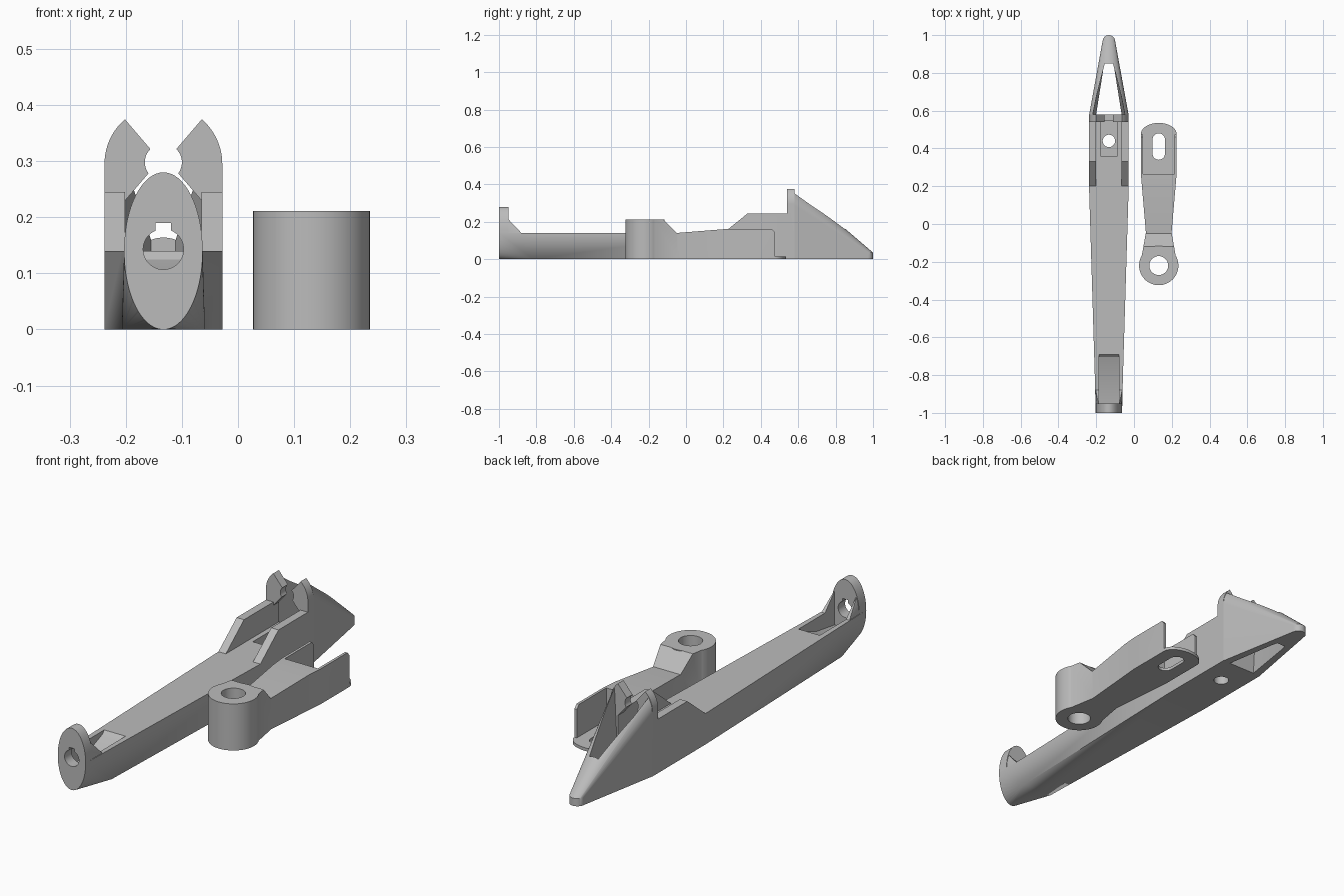
import bpy, bmesh
from math import sin, cos, pi, radians
from mathutils import Vector

if "Cube" in bpy.data.objects:
    bpy.data.objects.remove(bpy.data.objects["Cube"])

grey = bpy.data.materials.new("plain grey")
grey.use_nodes = True
grey.diffuse_color = (0.5, 0.5, 0.5, 1)
grey.node_tree.nodes["Principled BSDF"].inputs["Base Color"].default_value = (0.5, 0.5, 0.5, 1)


def finish(name, bm):
    bmesh.ops.recalc_face_normals(bm, faces=bm.faces)
    mesh = bpy.data.meshes.new(name)
    bm.to_mesh(mesh)
    bm.free()
    mesh.materials.append(grey)
    ob = bpy.data.objects.new(name, mesh)
    bpy.context.collection.objects.link(ob)
    return ob


def hull(name, pts):
    bm = bmesh.new()
    for p in pts:
        bm.verts.new(p)
    res = bmesh.ops.convex_hull(bm, input=bm.verts)
    loose = [v for v in bm.verts if not v.link_faces]
    bmesh.ops.delete(bm, geom=loose, context="VERTS")
    bmesh.ops.dissolve_limit(bm, angle_limit=radians(0.5), verts=bm.verts, edges=bm.edges)
    return finish(name, bm)


def prism(name, axis, outline, lo, hi):
    """Extrude a 2D outline along an axis; the outline uses the other two axes in order."""
    place = {"x": lambda a, b: (lo, a, b), "y": lambda a, b: (a, lo, b),
             "z": lambda a, b: (a, b, lo)}[axis]
    bm = bmesh.new()
    face = bm.faces.new([bm.verts.new(place(a, b)) for a, b in outline])
    move = Vector([hi - lo if axis == k else 0 for k in "xyz"])
    new = bmesh.ops.extrude_face_region(bm, geom=[face], use_keep_orig=True)["geom"]
    bmesh.ops.translate(bm, vec=move, verts=[g for g in new if isinstance(g, bmesh.types.BMVert)])
    return finish(name, bm)


def arc(a, b, ra, rb, start=0, end=360, n=48):
    return [(a + ra * cos(radians(start + (end - start) * i / n)),
             b + rb * sin(radians(start + (end - start) * i / n)))
            for i in range(n if end - start == 360 else n + 1)]


def mirrored(half):
    """Outline symmetric about the first coordinate."""
    return half + [(-a, b) for a, b in reversed(half)]


def box(name, half, y0, y1, z0, z1):
    return prism(name, "z", mirrored([(half, y0), (half, y1)]), z0, z1)


def combine(ob, tool, op):
    mod = ob.modifiers.new("combine", "BOOLEAN")
    mod.operation, mod.solver, mod.object = op, "EXACT", tool
    bpy.context.view_layer.objects.active = ob
    bpy.ops.object.modifier_apply(modifier=mod.name)
    bpy.data.objects.remove(tool)


def add(ob, *tools):
    for t in tools:
        combine(ob, t, "UNION")


def cut(ob, *tools):
    for t in tools:
        combine(ob, t, "DIFFERENCE")


def place(ob, x):
    ob.location.x = x
    bpy.ops.object.select_all(action="DESELECT")
    ob.select_set(True)
    bpy.context.view_layer.objects.active = ob
    bpy.ops.object.shade_smooth_by_angle(angle=radians(25))


# Long tapered body with side rails
body = prism("long_body", "z", mirrored([(0.074, -0.82), (0.105, 0.2), (0.105, 0.58)]), 0, 0.14)
rails = prism("rails", "x", [(0.2, 0), (0.2, 0.14), (0.33, 0.245), (0.56, 0.245), (0.56, 0)],
              -0.105, 0.105)
cut(rails, box("channel", 0.068, 0.1, 0.7, 0.14, 0.5))
add(body, rails)

# Front end: oval plate blending into the body, with a sloped brace
lower = [(a, -1, b) for a, b in arc(0, 0.14, 0.07, 0.14, 180, 360)]
corners = [(s * 0.074, -0.82, z) for s in (-1, 1) for z in (0, 0.14)]
add(body, hull("front_blend", lower + corners))
add(body, prism("oval_plate", "y", arc(0, 0.14, 0.07, 0.14, n=64), -1, -0.95))
brace = [(a, -0.96, b) for a, b in arc(0, 0.14, 0.068, 0.138) if 0.1 < b < 0.235]
add(body, hull("brace", brace + [(s * 0.07, -0.88, z) for s in (-1, 1) for z in (0.1, 0.14)]))

# Tapering nose from an arched section to a rounded tip
arch = [(0.105, 0)] + arc(0, 0.295, 0.105, 0.105, 0, 180) + [(-0.105, 0)]
add(body, prism("hook_plate", "y", arch, 0.54, 0.58))
tip = [(a, b, z) for a, b in arc(0, 0.967, 0.033, 0.033) for z in (0, 0.035)]
add(body, hull("nose", [(a, 0.575, b) for a, b in arch] + tip))
cut(body, hull("nose_opening", [(s * w, y, z) for s in (-1, 1) for w, y, z in
                                ((0.065, 0.58, -0.05), (0.022, 0.85, -0.05),
                                 (0.09, 0.58, 0.45), (0.022, 0.85, 0.45))]))

# Hook plate notch, flared above and below a round seat
cut(body,
    prism("notch", "y", mirrored([(0.02, 0.29), (0.02, 0.318), (0.08, 0.388), (0.08, 0.45)]), 0.5, 0.62),
    prism("seat", "y", arc(0, 0.298, 0.033, 0.033), 0.5, 0.62),
    prism("flare", "y", mirrored([(0.068, 0.14), (0.068, 0.23), (0.025, 0.28)]), 0.5, 0.62))

# Rear pocket and screw hole
cut(body, box("pocket", 0.045, 0.36, 0.545, 0.05, 0.2),
    prism("screw_hole", "z", arc(0, 0.44, 0.033, 0.033, n=24), -0.1, 0.2))

# Front pocket and keyhole
cut(body,
    prism("front_pocket", "x", [(-0.95, 0.06), (-0.82, 0.08), (-0.705, 0.125), (-0.69, 0.141),
                                (-0.69, 0.4), (-0.95, 0.4)], -0.053, 0.053),
    prism("bore", "y", arc(0, 0.143, 0.036, 0.036), -1.1, -0.94),
    box("key_slot", 0.014, -1.1, -0.94, 0.15, 0.19))
place(body, -0.133)

# Short arm: side profile trimmed to a waisted plan
arm = prism("short_arm", "z", mirrored([(0.09, -0.17), (0.068, -0.045), (0.095, 0.27), (0.095, 0.475)]),
            0, 0.3)
cut(arm, prism("arm_top", "x", [(-0.3, 0.211), (-0.12, 0.211), (-0.05, 0.14), (0.2, 0.16), (0.46, 0.16),
                                (0.478, 0.14), (0.49, 0.02), (0.6, 0.02), (0.6, 0.5), (-0.3, 0.5)],
               -0.3, 0.3))
add(arm, prism("ring", "z", arc(0, -0.22, 0.104, 0.104, n=64), 0, 0.211))

# Fork with thin side walls over a rounded base plate
cut(arm, box("fork_gap", 0.083, 0.265, 0.6, 0.014, 0.4))
add(arm, prism("fork_base", "z", [(0.095, 0.4)] + arc(0, 0.475, 0.095, 0.06, 0, 180)
               + [(-0.095, 0.4)], 0, 0.014))

# Ring bore and adjustment slot
cut(arm, prism("ring_bore", "z", arc(0, -0.22, 0.05, 0.05), -0.1, 0.4),
    prism("slot", "z", arc(0, 0.447, 0.033, 0.033, 0, 180, 20)
          + arc(0, 0.373, 0.033, 0.033, 180, 360, 20), -0.1, 0.1))
place(arm, 0.131)
